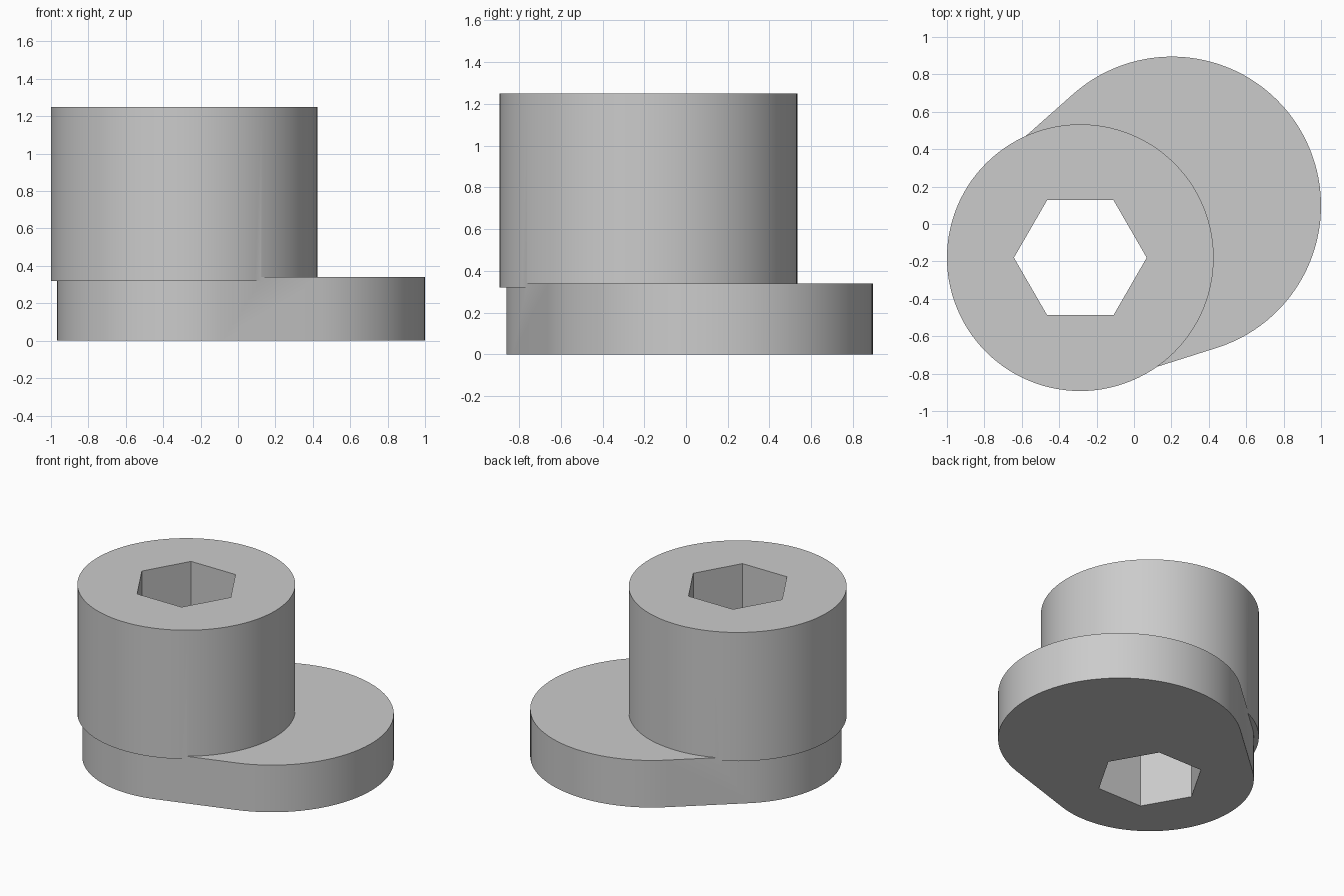
import bpy
import bmesh
from math import asin, atan2, cos, sin, pi, hypot

cube = bpy.data.objects.get("Cube")
if cube:
    bpy.data.objects.remove(cube, do_unlink=True)

# Main dimensions
BARREL = (-0.287, -0.18)      # axis shared by barrel and hex socket
LOBE = (0.203, 0.098)         # axis of the offset lobe
BARREL_R, NECK_R, LOBE_R, HEX_R = 0.713, 0.68, 0.797, 0.355
BARREL_Z, BASE_TOP, TOP = 0.32, 0.34, 1.25

grey = bpy.data.materials.new("plain grey")
grey.use_nodes = True
grey.diffuse_color = (0.6, 0.6, 0.6, 1)
grey.node_tree.nodes["Principled BSDF"].inputs["Base Color"].default_value = (0.6, 0.6, 0.6, 1)


def arc(center, radius, start, end, steps):
    """Points along an arc, both ends included."""
    angles = [start + (end - start) * i / steps for i in range(steps + 1)]
    return [(center[0] + radius * cos(a), center[1] + radius * sin(a)) for a in angles]


def prism(name, outline, z0, z1):
    """Extrude a closed outline between two heights."""
    bm = bmesh.new()
    face = bm.faces.new([bm.verts.new((x, y, z0)) for x, y in outline])
    top = bmesh.ops.extrude_face_region(bm, geom=[face])["geom"]
    verts = [v for v in top if isinstance(v, bmesh.types.BMVert)]
    bmesh.ops.translate(bm, verts=verts, vec=(0, 0, z1 - z0))
    bmesh.ops.recalc_face_normals(bm, faces=bm.faces[:])
    mesh = bpy.data.meshes.new(name)
    bm.to_mesh(mesh)
    bm.free()
    mesh.materials.append(grey)
    obj = bpy.data.objects.new(name, mesh)
    bpy.context.collection.objects.link(obj)
    return obj


def combine(target, tool, operation):
    """Apply a boolean and discard the tool."""
    mod = target.modifiers.new(operation, "BOOLEAN")
    mod.operation, mod.solver, mod.object = operation, "EXACT", tool
    bpy.ops.object.modifier_apply(modifier=mod.name)
    bpy.data.objects.remove(tool, do_unlink=True)


# Base: two circles joined by their outer tangents
dx, dy = LOBE[0] - BARREL[0], LOBE[1] - BARREL[1]
heading = atan2(dy, dx)
spread = pi / 2 + asin((LOBE_R - NECK_R) / hypot(dx, dy))
outline = arc(LOBE, LOBE_R, heading - spread, heading + spread, 64)
outline += arc(BARREL, NECK_R, heading + spread, heading - spread + 2 * pi, 56)
body = prism("offset_bushing", outline, 0, BASE_TOP)

# Barrel and through hex socket
barrel = prism("barrel", arc(BARREL, BARREL_R, 0, 2 * pi, 112)[:-1], BARREL_Z, TOP)
socket = prism("hex_socket", arc(BARREL, HEX_R, 0, 2 * pi, 6)[:-1], -0.2, TOP + 0.2)
socket.hide_render = True

bpy.ops.object.select_all(action="DESELECT")
bpy.context.view_layer.objects.active = body
body.select_set(True)
combine(body, barrel, "UNION")
combine(body, socket, "DIFFERENCE")
bpy.ops.object.shade_smooth_by_angle()
